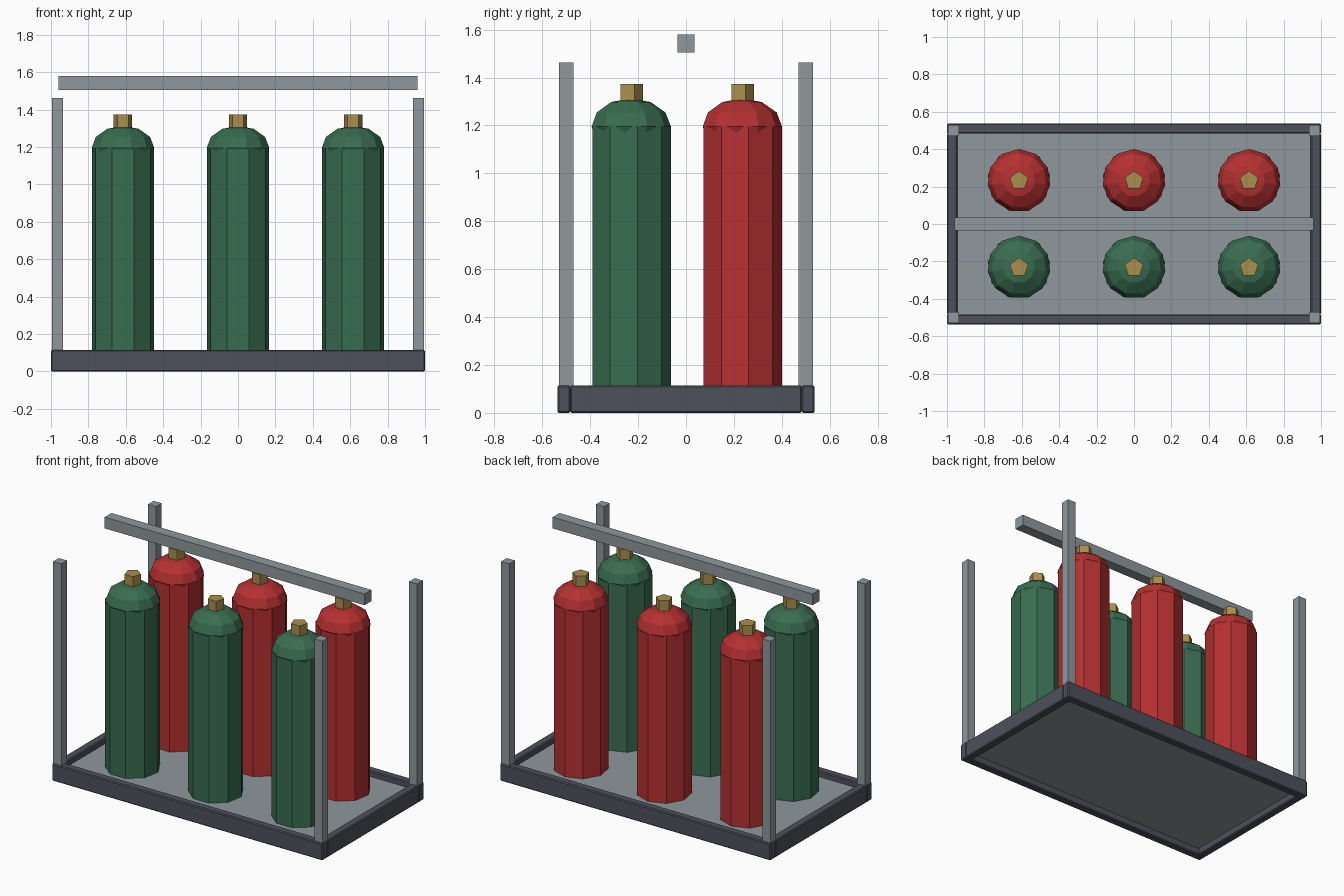
import bpy, bmesh
from mathutils import Matrix, Vector

cube = bpy.data.objects.get("Cube")
if cube:
    bpy.data.objects.remove(cube, do_unlink=True)


def material(name, rgb):
    """Flat material from 8-bit display values."""
    lin = [((c / 255 + 0.055) / 1.055) ** 2.4 for c in rgb] + [1.0]
    m = bpy.data.materials.new(name)
    m.use_nodes = True
    m.diffuse_color = lin
    m.node_tree.nodes["Principled BSDF"].inputs["Base Color"].default_value = lin
    return m


STEEL = material("grey steel", (143, 152, 156))
FRAME = material("dark frame", (77, 81, 91))
GREEN = material("green paint", (57, 109, 80))
RED = material("red paint", (181, 48, 49))
BRASS = material("brass", (170, 143, 78))


def finish(bm, name, mat):
    mesh = bpy.data.meshes.new(name)
    bm.to_mesh(mesh)
    bm.free()
    mesh.materials.append(mat)
    obj = bpy.data.objects.new(name, mesh)
    bpy.context.collection.objects.link(obj)
    return obj


def box(name, lo, hi, mat, bevel=0):
    lo, hi = Vector(lo), Vector(hi)
    bm = bmesh.new()
    bmesh.ops.create_cube(bm, size=1, matrix=Matrix.Translation((lo + hi) / 2)
                          @ Matrix.Diagonal((hi - lo).to_4d()))
    obj = finish(bm, name, mat)
    if bevel:
        mod = obj.modifiers.new("edge bevel", "BEVEL")
        mod.width = bevel
        mod.segments = 1
    return obj


def prism(name, x, y, z0, z1, radius, sides, mat):
    bm = bmesh.new()
    bmesh.ops.create_cone(bm, cap_ends=True, segments=sides, radius1=radius,
                          radius2=radius, depth=z1 - z0,
                          matrix=Matrix.Translation((x, y, (z0 + z1) / 2)))
    return finish(bm, name, mat)


def gas_bottle(label, x, y, mat):
    radius, shoulder = 0.169, 1.195
    prism(label + "_body", x, y, FLOOR, shoulder, radius, 9, mat)
    # Squashed low-poly dome on the shoulder
    bm = bmesh.new()
    bmesh.ops.create_uvsphere(bm, u_segments=11, v_segments=6, radius=radius,
                              matrix=Matrix.Translation((x, y, shoulder))
                              @ Matrix.Diagonal((1, 1, 0.7, 1)))
    finish(bm, label + "_dome", mat)
    prism(label + "_valve", x, y, 1.29, 1.373, 0.052, 5, BRASS)


# Base tray
FLOOR, RIM = 0.077, 0.115
box("floor_plate", (-0.95, -0.49, 0.047), (0.95, 0.49, FLOOR), STEEL)
for side, s in (("front", -1), ("back", 1)):
    a, b = sorted((s * 0.483, s * 0.537))
    box(side + "_rail", (-1, a, 0), (1, b, RIM), FRAME, 0.006)
for side, s in (("right", -1), ("left", 1)):
    a, b = sorted((s * 0.945, s))
    box(side + "_rail", (a, -0.483, 0), (b, 0.483, RIM), FRAME, 0.006)

# Corner posts and the overhead bar
for xn, sx in (("right", -1), ("left", 1)):
    for yn, sy in (("front", -1), ("back", 1)):
        x, y = sx * 0.965, sy * 0.5
        box(f"{yn}_{xn}_post", (x - 0.03, y - 0.03, 0.1),
            (x + 0.03, y + 0.03, 1.463), STEEL)
box("overhead_bar", (-0.96, -0.036, 1.505), (0.96, 0.036, 1.58), STEEL)

# Two rows of gas bottles
for row, y, mat in (("front", -0.232, GREEN), ("back", 0.232, RED)):
    for col, x in (("right", -0.615), ("middle", 0), ("left", 0.615)):
        gas_bottle(f"{row}_{col}_bottle", x, y, mat)
